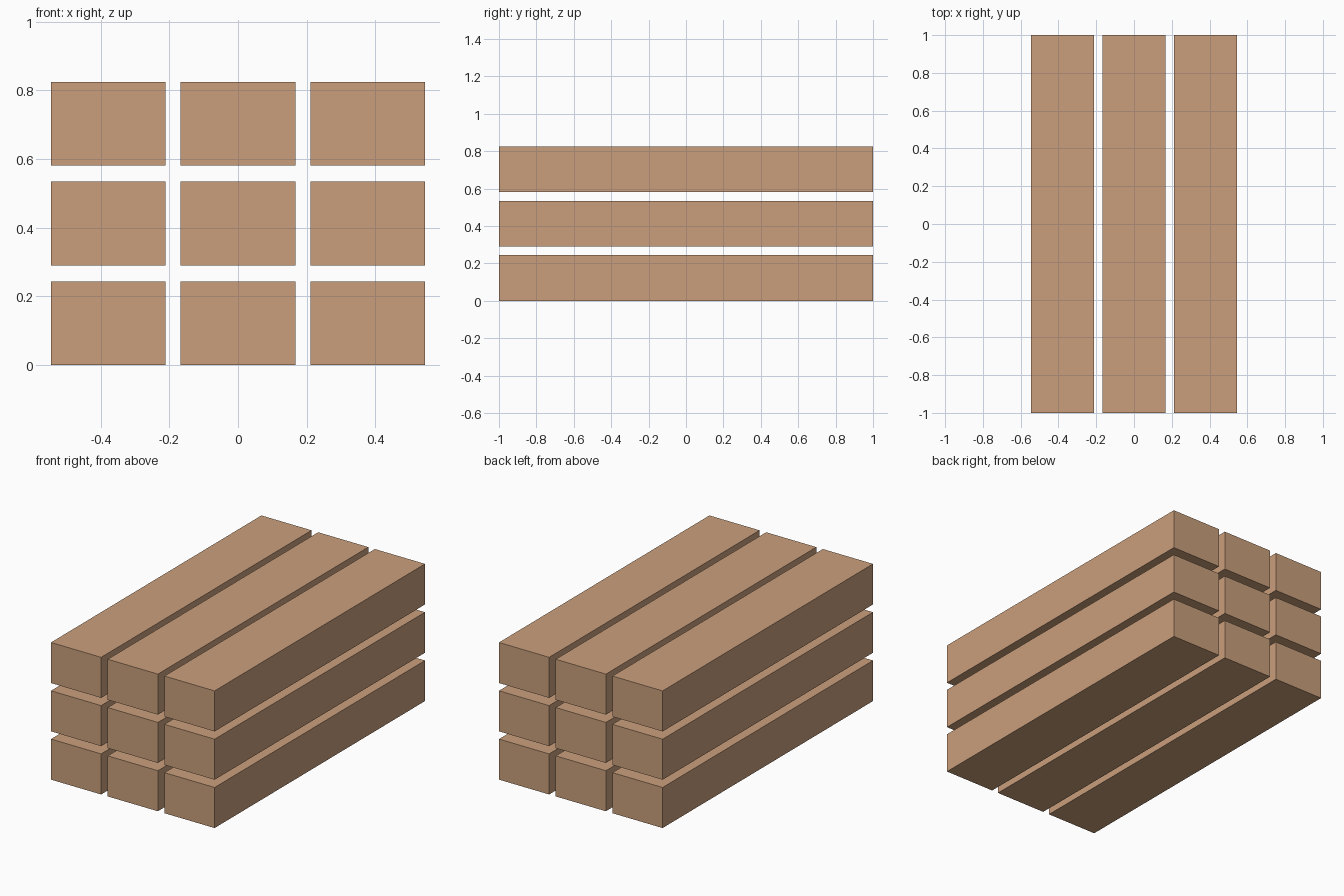
import bpy

if "Cube" in bpy.data.objects:
    bpy.data.objects.remove(bpy.data.objects["Cube"])

WIDTH, LENGTH, HEIGHT = 0.334, 2.0, 0.244
PITCH_X, PITCH_Z = 0.3775, 0.2905

wood = bpy.data.materials.new("light_wood")
wood.diffuse_color = (0.591, 0.347, 0.202, 1.0)
wood.use_nodes = True
wood.node_tree.nodes["Principled BSDF"].inputs["Base Color"].default_value = wood.diffuse_color


def beam(name, x, z):
    """One square-edged timber running front to back."""
    bpy.ops.mesh.primitive_cube_add(size=1, location=(x, 0, z))
    obj = bpy.context.object
    obj.name = name
    obj.scale = (WIDTH, LENGTH, HEIGHT)
    bpy.ops.object.transform_apply(location=False, rotation=False, scale=True)
    obj.data.materials.append(wood)


# Stack of three layers, three beams in each
for layer, level in enumerate(("bottom", "middle", "top")):
    for column, side in enumerate(("left", "centre", "right")):
        beam(f"{level}_{side}_beam", (column - 1) * PITCH_X,
             HEIGHT / 2 + layer * PITCH_Z)
